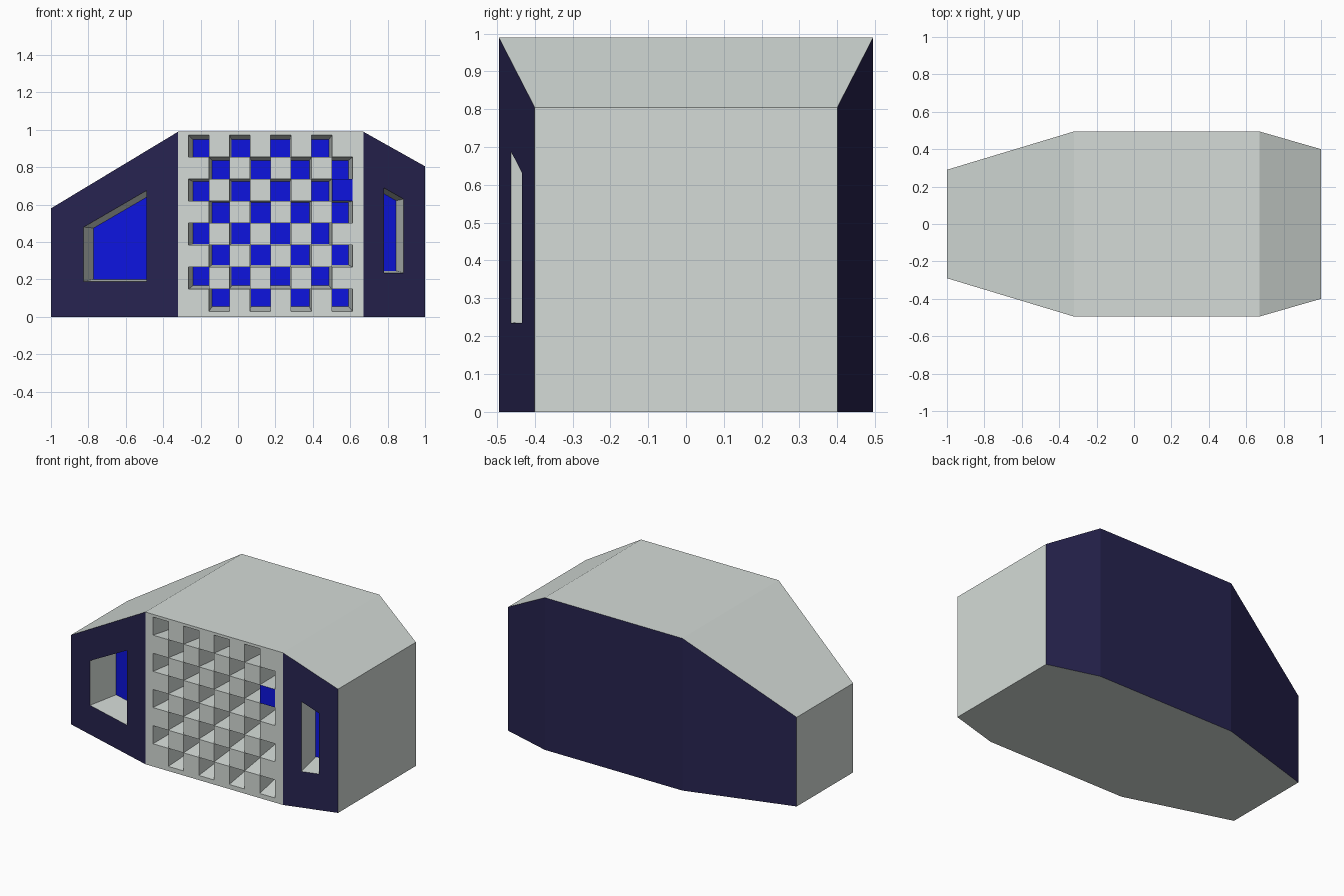
import bpy, bmesh
from mathutils import Vector

if "Cube" in bpy.data.objects:
    bpy.data.objects.remove(bpy.data.objects["Cube"])


def material(name, rgb):
    m = bpy.data.materials.new(name)
    m.diffuse_color = (*rgb, 1)
    m.use_nodes = True
    m.node_tree.nodes["Principled BSDF"].inputs["Base Color"].default_value = m.diffuse_color
    return m


PALE, NAVY, BLUE = 0, 1, 2
MATS = [material("pale_grey", (0.66, 0.71, 0.68)),
        material("navy", (0.02, 0.017, 0.08)),
        material("bright_blue", (0.004, 0.007, 0.74))]


class Part:
    """Collects flat faces, each one turned to face a given point or away from it."""
    def __init__(self, name):
        self.name, self.bm = name, bmesh.new()

    def face(self, pts, mat, away=None, toward=None):
        f = self.bm.faces.new([self.bm.verts.new(p) for p in pts])
        f.material_index = mat
        f.normal_update()
        mid = f.calc_center_median()
        want = mid - Vector(away) if away is not None else Vector(toward) - mid
        if f.normal.dot(want) < 0:
            f.normal_flip()

    def ring(self, a, b, mat, **facing):
        n = len(a)
        for i in range(n):
            j = (i + 1) % n
            self.face([a[i], a[j], b[j], b[i]], mat, **facing)

    def recess(self, outer, inner):
        mid = sum((Vector(p) for p in outer + inner), Vector()) / (2 * len(outer))
        self.ring(outer, inner, PALE, toward=mid)
        self.face(inner, BLUE, toward=mid)

    def finish(self):
        bmesh.ops.remove_doubles(self.bm, verts=self.bm.verts[:], dist=1e-5)
        me = bpy.data.meshes.new(self.name)
        self.bm.to_mesh(me)
        self.bm.free()
        for m in MATS:
            me.materials.append(m)
        bpy.context.collection.objects.link(bpy.data.objects.new(self.name, me))


# Cross-sections along x: position, half width, height
SECTIONS = [(-1, 0.29, 0.58), (-0.32, 0.495, 0.99), (0.67, 0.495, 0.99), (1, 0.40, 0.805)]
CORE = (0.1, 0, 0.4)


def section(x, w, h):
    return [(x, -w, 0), (x, w, 0), (x, w, h), (x, -w, h)]


# Shell: underside, navy back, sloping roof and end walls
shell = Part("shell")
loops = [section(*s) for s in SECTIONS]
for a, b in zip(loops, loops[1:]):
    for i, mat in enumerate((PALE, NAVY, PALE)):
        shell.face([a[i], a[i + 1], b[i + 1], b[i]], mat, away=CORE)
shell.face(loops[0], PALE, away=CORE)
shell.face(loops[-1], PALE, away=CORE)
shell.finish()


# Slanted navy front panels, each with a deep window
def window_panel(name, a, b, window, shift):
    def on_front(x, z):
        return Vector((x, -(a[1] + (b[1] - a[1]) * (x - a[0]) / (b[0] - a[0])), z))
    part = Part(name)
    frame = [on_front(a[0], 0), on_front(b[0], 0), on_front(b[0], b[2]), on_front(a[0], a[2])]
    outer = [on_front(x, z) for x, z in window]
    mid = sum(outer, Vector()) / 4
    inner = [mid + (p - mid) * 0.95 + Vector(shift) for p in outer]
    part.ring(frame, outer, NAVY, away=CORE)
    part.recess(outer, inner)
    part.finish()


window_panel("left_window_panel", SECTIONS[0], SECTIONS[1],
             [(-0.825, 0.19), (-0.49, 0.19), (-0.49, 0.675), (-0.825, 0.48)], (0.045, 0.195, 0))
window_panel("right_window_panel", SECTIONS[2], SECTIONS[3],
             [(0.78, 0.235), (0.885, 0.235), (0.885, 0.63), (0.78, 0.69)], (-0.037, 0.195, 0))

# Chequered centre panel: alternate cells are tapering recesses
N, X0, X1, Z0, Z1, Y, DEPTH, TAPER = 8, -0.265, 0.613, 0.03, 0.972, -0.495, 0.2, 0.947
CX, CZ = (X0 + X1) / 2, (Z0 + Z1) / 2


def rect(x0, x1, z0, z1, y=Y):
    return [Vector(p) for p in ((x0, y, z0), (x1, y, z0), (x1, y, z1), (x0, y, z1))]


panel = Part("chequered_panel")
panel.ring(rect(-0.32, 0.67, 0, 0.99), rect(X0, X1, Z0, Z1), PALE, away=CORE)
dx, dz = (X1 - X0) / N, (Z1 - Z0) / N
for row in range(N):
    for col in range(N):
        x, z = X0 + col * dx, Z1 - (row + 1) * dz
        cell = rect(x, x + dx, z, z + dz)
        if (row + col) % 2 == 0:
            back = [Vector((CX + (p.x - CX) * TAPER, Y + DEPTH, CZ + (p.z - CZ) * TAPER))
                    for p in cell]
            panel.recess(cell, back)
        else:
            # One flush cell at the right edge is blue
            panel.face(cell, BLUE if (row, col) == (2, 7) else PALE, away=CORE)
panel.finish()
